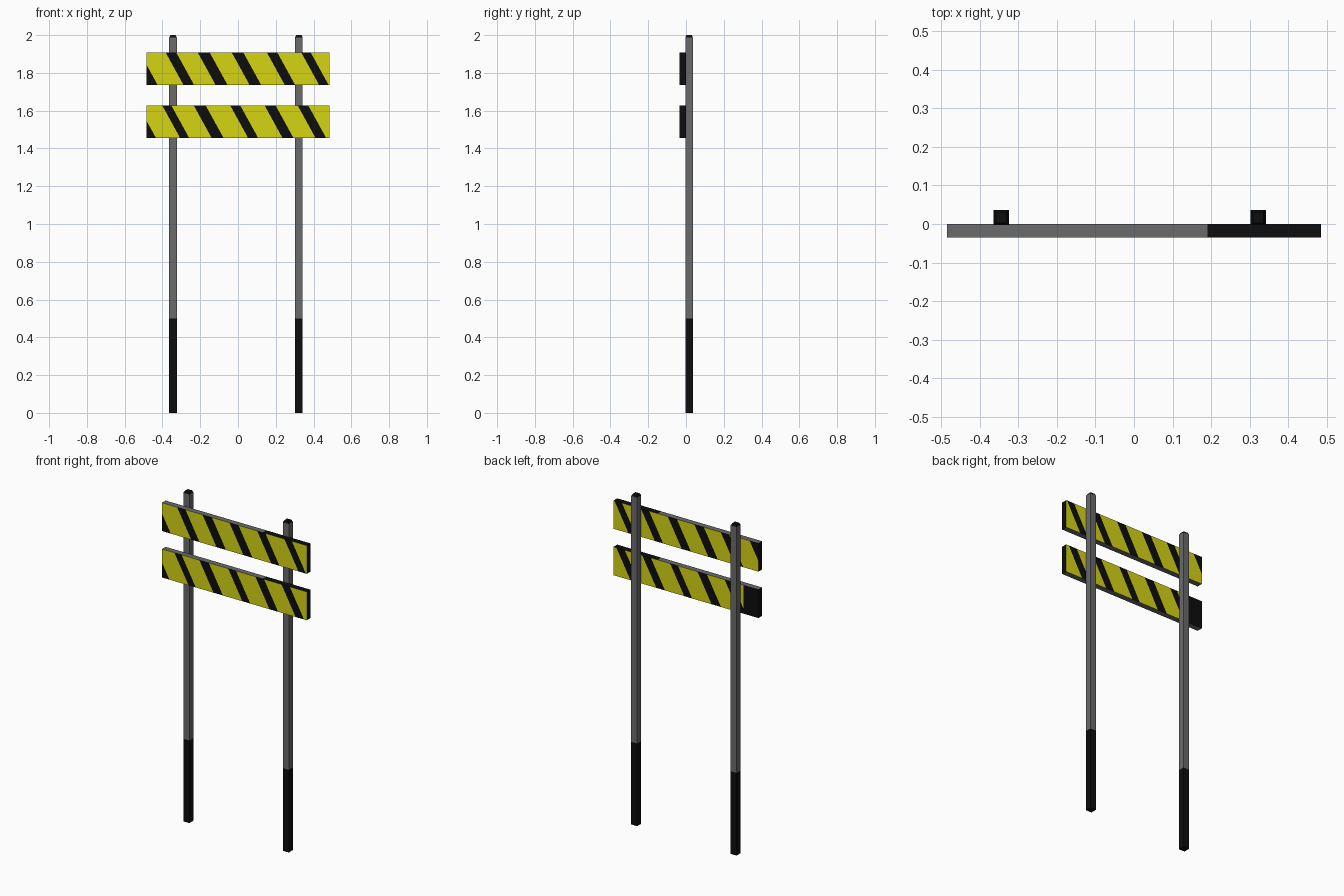
import bpy, bmesh
from mathutils import Vector

if "Cube" in bpy.data.objects:
    bpy.data.objects.remove(bpy.data.objects["Cube"])

def material(name, rgb):
    m = bpy.data.materials.new(name)
    m.diffuse_color = (*rgb, 1)
    m.use_nodes = True
    m.node_tree.nodes["Principled BSDF"].inputs["Base Color"].default_value = m.diffuse_color
    return m

YELLOW = material("yellow paint", (0.66, 0.66, 0.007))
BLACK = material("black paint", (0.004, 0.004, 0.004))
GREY = material("grey metal", (0.145, 0.145, 0.145))
MATS = [YELLOW, BLACK, GREY]
SLANT = 0.55   # sideways run of a stripe per unit of height

def box(x0, x1, y0, y1, z0, z1):
    bm = bmesh.new()
    bmesh.ops.create_cube(bm, size=1)
    for v in bm.verts:
        v.co = Vector((x1 if v.co.x > 0 else x0,
                       y1 if v.co.y > 0 else y0,
                       z1 if v.co.z > 0 else z0))
    bm.normal_update()
    return bm

def cut(bm, point, normal, pick):
    faces = [f for f in bm.faces if pick(f)]
    geom = set(faces)
    for f in faces:
        geom.update(f.edges)
        geom.update(f.verts)
    bmesh.ops.bisect_plane(bm, geom=list(geom), plane_co=point, plane_no=normal, dist=1e-6)
    bm.normal_update()

def finish(bm, name):
    me = bpy.data.meshes.new(name)
    bm.to_mesh(me)
    bm.free()
    for m in MATS:
        me.materials.append(m)
    bpy.context.collection.objects.link(bpy.data.objects.new(name, me))

# Square posts with a black foot and a small chamfered black cap
def post(name, x):
    bm = box(x - 0.02, x + 0.02, -0.003, 0.036, 0, 2)
    for z in (0.5, 1.988):
        cut(bm, (0, 0, z), (0, 0, 1), lambda f: True)
    mid = Vector((x, 0.0165, 2))
    for v in bm.verts:
        if v.co.z > 1.999:
            v.co = mid + (v.co - mid) * 0.7
    for f in bm.faces:
        z = f.calc_center_median().z
        f.material_index = 2 if 0.5 < z < 1.98 else 1
    finish(bm, name)

# Boards with slanted stripes; the back repeats the front turned upside down
def board(name, z0, z1, stripes, back_end=None):
    bm = box(-0.485, 0.485, -0.035, 0, z0, z1)
    zm = (z0 + z1) / 2
    for side in (-1, 1):
        pick = lambda f: f.normal.y * side > 0.9
        for pair in stripes:
            for s in pair:
                cut(bm, (s, 0, zm), (1, 0, -side * SLANT), pick)
    if back_end is not None:
        cut(bm, (back_end, 0, zm), (1, 0, 0), lambda f: f.normal.y > 0.9)
    cut(bm, (0.19, 0, zm), (1, 0, 0), lambda f: f.normal.z > 0.9)
    for f in bm.faces:
        c, n = f.calc_center_median(), f.normal
        if abs(n.y) > 0.9:
            side = 1 if n.y > 0 else -1
            s = c.x - side * SLANT * (c.z - zm)
            black = any(a < s < b for a, b in stripes)
            if side > 0 and back_end is not None and c.x < back_end:
                black = True
            f.material_index = 1 if black else 0
        elif abs(n.x) > 0.9:
            f.material_index = 1
        else:
            f.material_index = 1 if n.z > 0 and c.x > 0.19 else 2
    finish(bm, name)

post("left_post", -0.344)
post("right_post", 0.322)
board("upper_board", 1.737, 1.908,
      [(-0.6, -0.473), (-0.336, -0.28), (-0.166, -0.103), (0.014, 0.075),
       (0.2, 0.255), (0.382, 0.432)])
board("lower_board", 1.456, 1.628,
      [(-0.6, -0.482), (-0.354, -0.306), (-0.187, -0.124), (0.006, 0.059),
       (0.188, 0.246), (0.363, 0.419)], back_end=-0.385)
